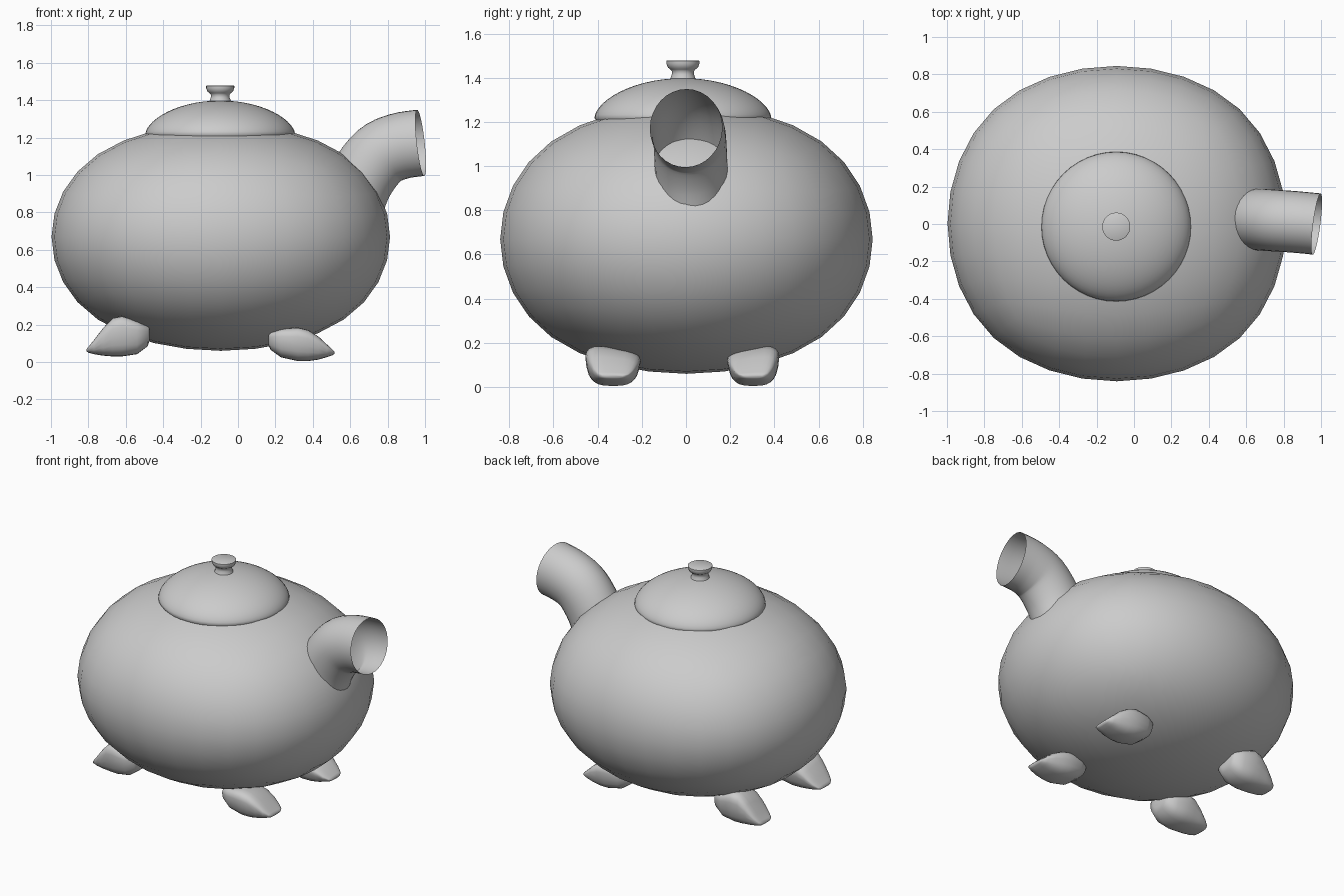
import bpy, bmesh, math
from mathutils import Vector

if "Cube" in bpy.data.objects:
    bpy.data.objects.remove(bpy.data.objects["Cube"])

grey = bpy.data.materials.new("plain grey")
grey.diffuse_color = (0.6, 0.6, 0.6, 1)
grey.use_nodes = True
grey.node_tree.nodes["Principled BSDF"].inputs["Base Color"].default_value = grey.diffuse_color


def finish(name, bm, angle=50):
    bmesh.ops.recalc_face_normals(bm, faces=bm.faces[:])
    me = bpy.data.meshes.new(name)
    bm.to_mesh(me)
    bm.free()
    me.materials.append(grey)
    for p in me.polygons:
        p.use_smooth = True
    if angle < 180:
        me.set_sharp_from_angle(angle=math.radians(angle))
    ob = bpy.data.objects.new(name, me)
    bpy.context.collection.objects.link(ob)
    return ob


def loft(name, rings, cap_start=True, cap_end=True, angle=50):
    """Skin a list of closed point rings, optionally capping the ends."""
    bm = bmesh.new()
    vr = [[bm.verts.new(p) for p in r] for r in rings]
    n = len(vr[0])
    for a, b in zip(vr, vr[1:]):
        for i in range(n):
            j = (i + 1) % n
            bm.faces.new((a[i], a[j], b[j], b[i]))
    if cap_start:
        bm.faces.new(vr[0][::-1])
    if cap_end:
        bm.faces.new(vr[-1])
    return finish(name, bm, angle)


def turned(name, profile, cx, cy, n=40, angle=50):
    """Revolve (radius, height) pairs around a vertical axis."""
    rings = [[(cx + r * math.cos(2 * math.pi * i / n),
               cy + r * math.sin(2 * math.pi * i / n), z) for i in range(n)]
             for r, z in profile]
    return loft(name, rings, angle=angle)


# Body: a subdivided box, rounder-cornered than a ball
bm = bmesh.new()
bmesh.ops.create_cube(bm, size=2)
for v in bm.verts:  # 0.8395 is how far the smoothed box reaches along each axis
    v.co = Vector((v.co.x * 0.905, v.co.y * 0.843, v.co.z * 0.609)) / 0.8395
    v.co += Vector((-0.092, 0.002, 0.669))
body = finish("body", bm, 180)
sub = body.modifiers.new("rounding", 'SUBSURF')
sub.levels = sub.render_levels = 3

# Lid: shallow dome with its underside sunk in the body
dome = [(0.3, 1.17), (0.385, 1.195), (0.4, 1.218)]
for k in range(1, 14):
    a = math.radians(90 * k / 14)
    dome.append((0.4 * math.cos(a), 1.22 + 0.178 * math.sin(a) ** 1.2))
dome.append((0.004, 1.398))
turned("lid", dome, -0.095, -0.014, 48, 70)

# Knob on the lid
turned("lid_knob", [(0.06, 1.385), (0.055, 1.402), (0.05, 1.415), (0.05, 1.43),
                    (0.057, 1.438), (0.068, 1.446), (0.072, 1.456), (0.075, 1.464),
                    (0.075, 1.476), (0.07, 1.479)], -0.095, -0.014, 32)

# Spout: open bent tube, smoothly interpolated through its centre line
path = [Vector(p) for p in [(0.55, 0.034, 0.68), (0.598, 0.029, 0.83),
                            (0.66, 0.024, 0.98), (0.755, 0.018, 1.103),
                            (0.86, 0.011, 1.153), (0.977, 0, 1.172),
                            (1.09, -0.012, 1.185)]]


def smooth_point(i, t):
    a, b, c, d = path[i - 1:i + 3]
    return 0.5 * (2 * b + (c - a) * t + (2 * a - 5 * b + 4 * c - d) * t * t
                  + (3 * b - a - 3 * c + d) * t ** 3)


centres = [smooth_point(i, k / 4) for i in range(1, 5) for k in range(4)]
centres.append(path[5])
rings = []
for k, c in enumerate(centres):
    if k == len(centres) - 1:
        t = Vector((1, -0.13, 0.11)).normalized()
    else:
        t = (centres[k + 1] - centres[max(k - 1, 0)]).normalized()
        t = (t + Vector((0, -0.08 * k / 16, 0))).normalized()
    side = Vector((0, 0, 1)).cross(t).normalized()
    up = t.cross(side)
    rings.append([c + side * 0.165 * math.cos(a) + up * 0.178 * math.sin(a)
                  for a in [2 * math.pi * i / 32 for i in range(32)]])
loft("spout", rings, False, False)

# Feet: rounded wedges lofted along x; rows are x, low z, high z, half width
right_foot = [(0.163, 0.09, 0.14, 0.06), (0.175, 0.065, 0.157, 0.09),
              (0.23, 0.025, 0.172, 0.117), (0.32, 0.005, 0.178, 0.127),
              (0.375, 0.005, 0.165, 0.122), (0.43, 0.013, 0.132, 0.108),
              (0.475, 0.026, 0.092, 0.09), (0.505, 0.036, 0.066, 0.07),
              (0.515, 0.043, 0.056, 0.05)]
left_foot = [(-0.472, 0.12, 0.18, 0.06), (-0.482, 0.085, 0.19, 0.09),
             (-0.54, 0.042, 0.213, 0.117), (-0.62, 0.03, 0.238, 0.127),
             (-0.67, 0.03, 0.228, 0.12), (-0.72, 0.034, 0.178, 0.108),
             (-0.77, 0.042, 0.115, 0.09), (-0.80, 0.05, 0.08, 0.07),
             (-0.81, 0.057, 0.069, 0.05)]


def foot(name, rows, cy, wide):
    outward = math.copysign(1, cy)
    rings = []
    for x, lo, hi, w in rows:
        ring = []
        for i in range(24):
            a = 2 * math.pi * i / 24
            s, c = math.sin(a), math.cos(a)
            s = math.copysign(abs(s) ** 0.65, s)
            c = math.copysign(abs(c) ** 0.65, c)
            # the upper side leans up towards the outside
            lean = 0.12 * (hi - lo) * outward * c * max(s, 0)
            ring.append((x, cy + wide * w * c * (0.95 + 0.15 * s),
                         (lo + hi) / 2 + (hi - lo) / 2 * s + lean))
        rings.append(ring)
    loft(name, rings, angle=60)


for label, rows in (("right", right_foot), ("left", left_foot)):
    foot("front_" + label + "_foot", rows, -0.33, 1.0)
    foot("back_" + label + "_foot", rows, 0.304, 0.94)
